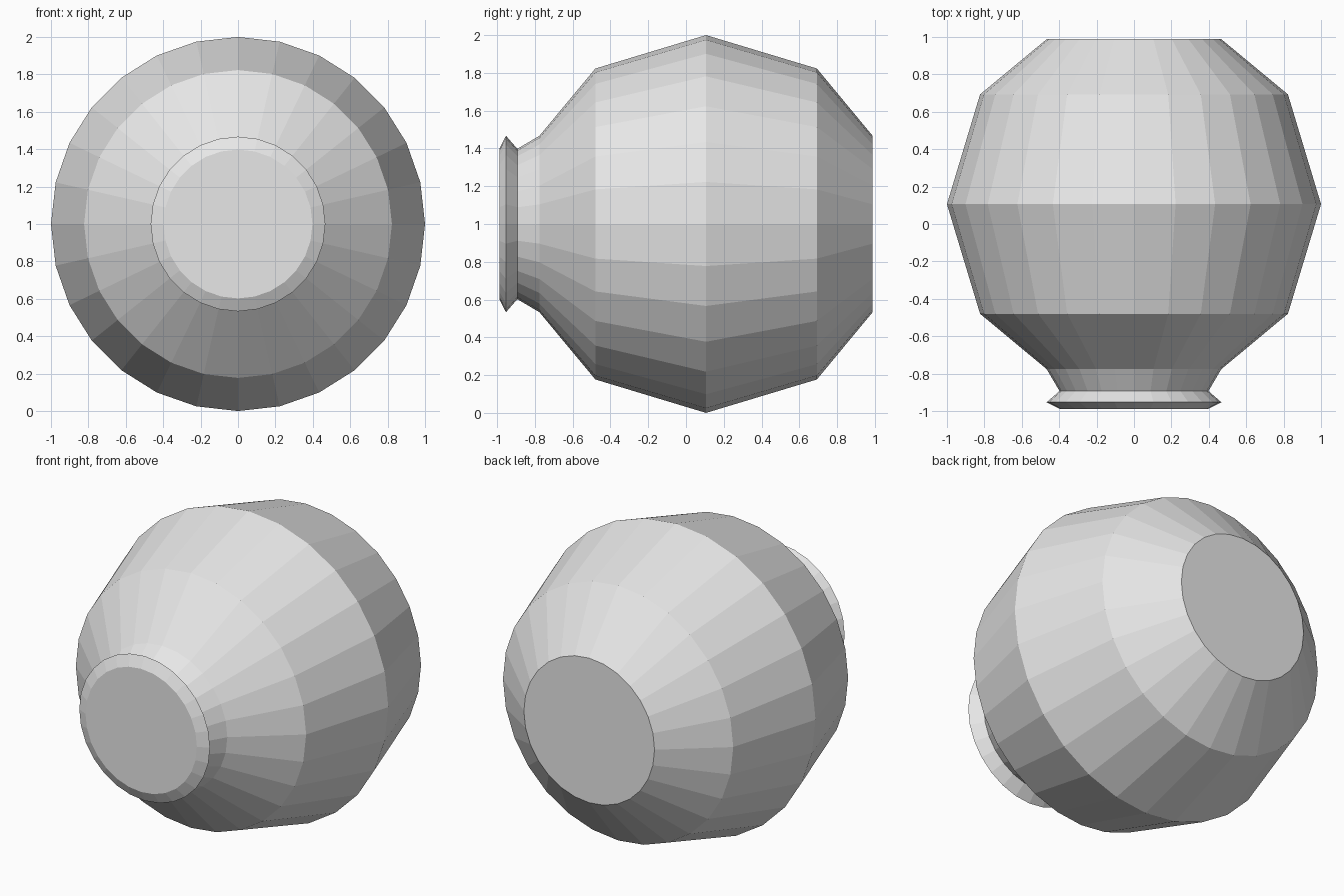
import bpy, bmesh, math

if "Cube" in bpy.data.objects:
    bpy.data.objects.remove(bpy.data.objects["Cube"])

SIDES = 28

# Jar outline from lip to base: (y, radius)
PROFILE = [(-0.988, 0.398), (-0.953, 0.467), (-0.893, 0.398), (-0.776, 0.467),
           (-0.48, 0.823), (0.106, 1.0), (0.693, 0.823), (0.988, 0.467)]

grey = bpy.data.materials.new("light grey")
grey.diffuse_color = (0.8, 0.8, 0.8, 1)
grey.use_nodes = True
grey.node_tree.nodes["Principled BSDF"].inputs["Base Color"].default_value = grey.diffuse_color

# Spin the outline around the y axis, lying on its side
bm = bmesh.new()
rings = []
for y, r in PROFILE:
    angles = [2 * math.pi * i / SIDES for i in range(SIDES)]
    rings.append([bm.verts.new((r * math.sin(a), y, 1 + r * math.cos(a))) for a in angles])
for a, b in zip(rings, rings[1:]):
    for i in range(SIDES):
        j = (i + 1) % SIDES
        bm.faces.new((a[i], a[j], b[j], b[i]))

# Flat closed mouth and base
bm.faces.new(rings[0])
bm.faces.new(rings[-1])
bmesh.ops.recalc_face_normals(bm, faces=bm.faces)

mesh = bpy.data.meshes.new("jar")
bm.to_mesh(mesh)
bm.free()
mesh.materials.append(grey)
bpy.context.collection.objects.link(bpy.data.objects.new("jar", mesh))
